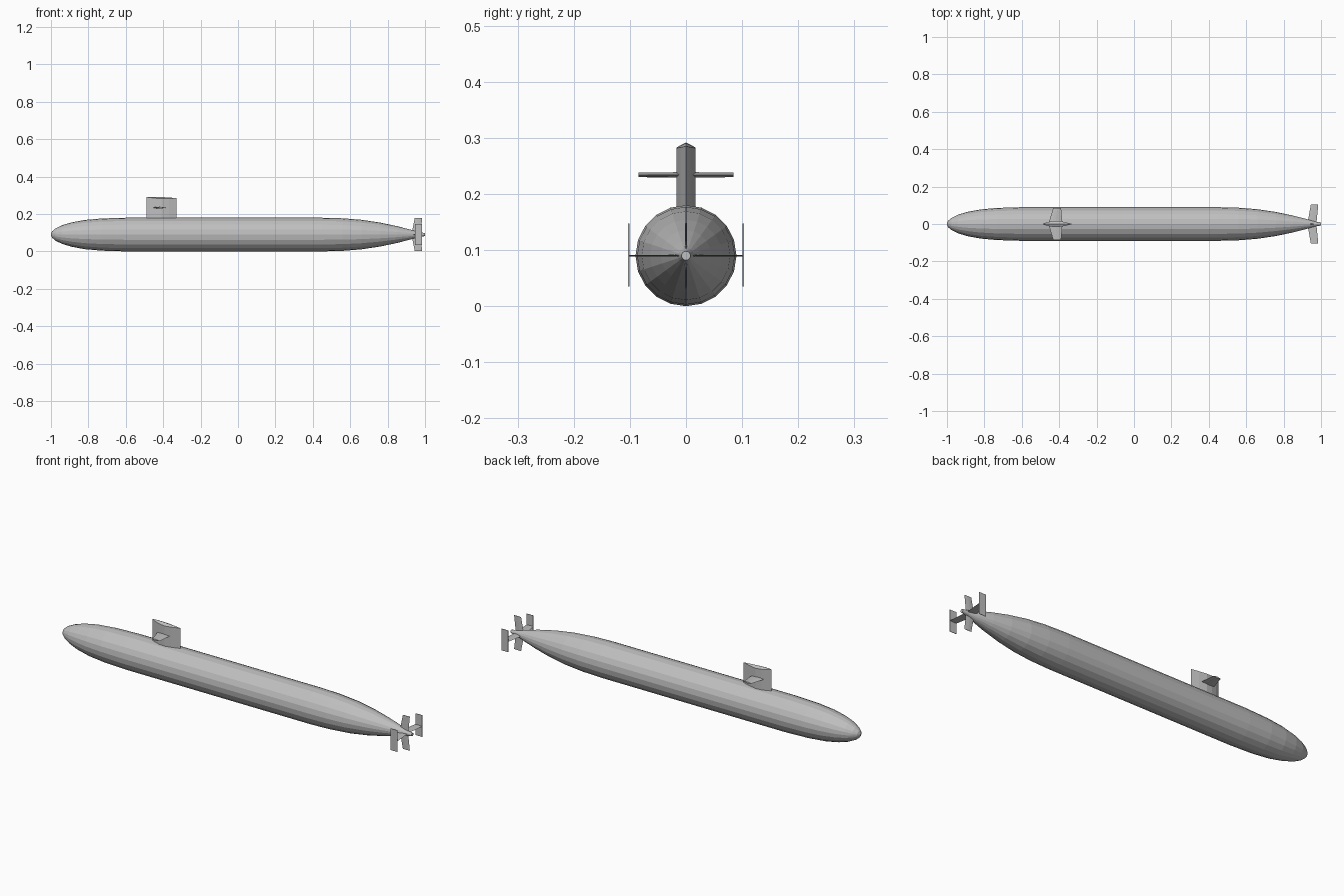
import bpy, bmesh, math
from mathutils import Vector

if "Cube" in bpy.data.objects:
    bpy.data.objects.remove(bpy.data.objects["Cube"], do_unlink=True)

AXIS = 0.09    # height of the hull centreline
SIDES = 20

grey = bpy.data.materials.new("hull grey")
grey.use_nodes = True
colour = (0.52, 0.52, 0.52, 1)
grey.diffuse_color = colour
grey.node_tree.nodes["Principled BSDF"].inputs["Base Color"].default_value = colour


def loft(name, rings):
    """Skin a list of equal-length rings and cap both ends."""
    bm = bmesh.new()
    loops = [[bm.verts.new(p) for p in ring] for ring in rings]
    n = len(loops[0])
    for a, b in zip(loops, loops[1:]):
        for i in range(n):
            j = (i + 1) % n
            bm.faces.new((a[i], a[j], b[j], b[i]))
    bm.faces.new(loops[0][::-1])
    bm.faces.new(loops[-1])
    bmesh.ops.recalc_face_normals(bm, faces=bm.faces)
    mesh = bpy.data.meshes.new(name)
    bm.to_mesh(mesh)
    bm.free()
    mesh.materials.append(grey)
    ob = bpy.data.objects.new(name, mesh)
    bpy.context.collection.objects.link(ob)
    return ob


def foil(x0, x1, half):
    """Thin pointed section: (chord position, thickness offset) pairs."""
    c = x1 - x0
    side = [(0.12, 0.45), (0.3, 0.85), (0.5, 1.0), (0.75, 0.6)]
    pts = [(x0, 0)] + [(x0 + c * t, half * w) for t, w in side] + [(x1, 0)]
    return pts + [(x0 + c * t, -half * w) for t, w in reversed(side)]


def fin(name, root, tip, start, end, angle, centre):
    """Tapered foil spanning outward at an angle around the x axis."""
    out = Vector((0, math.cos(angle), math.sin(angle)))
    thick = Vector((0, -math.sin(angle), math.cos(angle)))
    rings = []
    for section, dist in ((root, start), (tip, end)):
        rings.append([Vector((x, 0, centre)) + out * dist + thick * t
                      for x, t in foil(*section)])
    return loft(name, rings)


# Hull: rounded bow, parallel middle, long tapered stern
profile = [(-1, 0.004), (-0.993, 0.018), (-0.975, 0.033), (-0.94, 0.05),
           (-0.89, 0.065), (-0.82, 0.078), (-0.73, 0.086), (-0.6, 0.09),
           (0.45, 0.09), (0.56, 0.087), (0.66, 0.079), (0.76, 0.064),
           (0.85, 0.045), (0.92, 0.027), (0.965, 0.014), (1, 0.008)]
loft("hull", [[(x, r * math.sin(math.tau * i / SIDES),
                AXIS + r * math.cos(math.tau * i / SIDES))
               for i in range(SIDES)] for x, r in profile])

# Sail: pointed tower with a ridged top
sail_plan = foil(-0.49, -0.33, 0.017)
sail_top = [(x, y, 0.291 - 0.045 * max(0, x + 0.46) - 0.4 * abs(y))
            for x, y in sail_plan]
ridge = [(x, 0, 0.291 - 0.045 * max(0, x + 0.46) + 0.12 * abs(y))
         for x, y in sail_plan]
sail = loft("sail", [[(x, y, 0.15) for x, y in sail_plan], sail_top, ridge])
bm = bmesh.new()
bm.from_mesh(sail.data)
bmesh.ops.delete(bm, geom=[f for f in bm.faces if all(abs(v.co.y) < 1e-6 for v in f.verts)],
                 context="FACES")
bmesh.ops.remove_doubles(bm, verts=bm.verts, dist=1e-5)
bm.to_mesh(sail.data)
bm.free()

# Sail planes, stern planes and end plates on both sides
for label, angle, sign in (("left", 0, 1), ("right", math.pi, -1)):
    fin(label + "_sail_plane", (-0.458, -0.382, 0.005), (-0.432, -0.39, 0.004),
        0, 0.085, angle, 0.234)
    fin(label + "_stern_plane", (0.927, 0.975, 0.002), (0.945, 0.985, 0.001),
        0, 0.102, angle, AXIS)
    y = sign * 0.102
    loft(label + "_end_plate",
         [[(x, y + d, z) for x, z in ((0.947, 0.035), (0.985, 0.035),
                                      (0.985, 0.147), (0.947, 0.147))]
          for d in (-0.001, 0.001)])

# Rudders above and below the tail
for label, angle in (("upper", math.pi / 2), ("lower", -math.pi / 2)):
    fin(label + "_rudder", (0.927, 0.975, 0.002), (0.945, 0.985, 0.001),
        0, 0.088, angle, AXIS)
